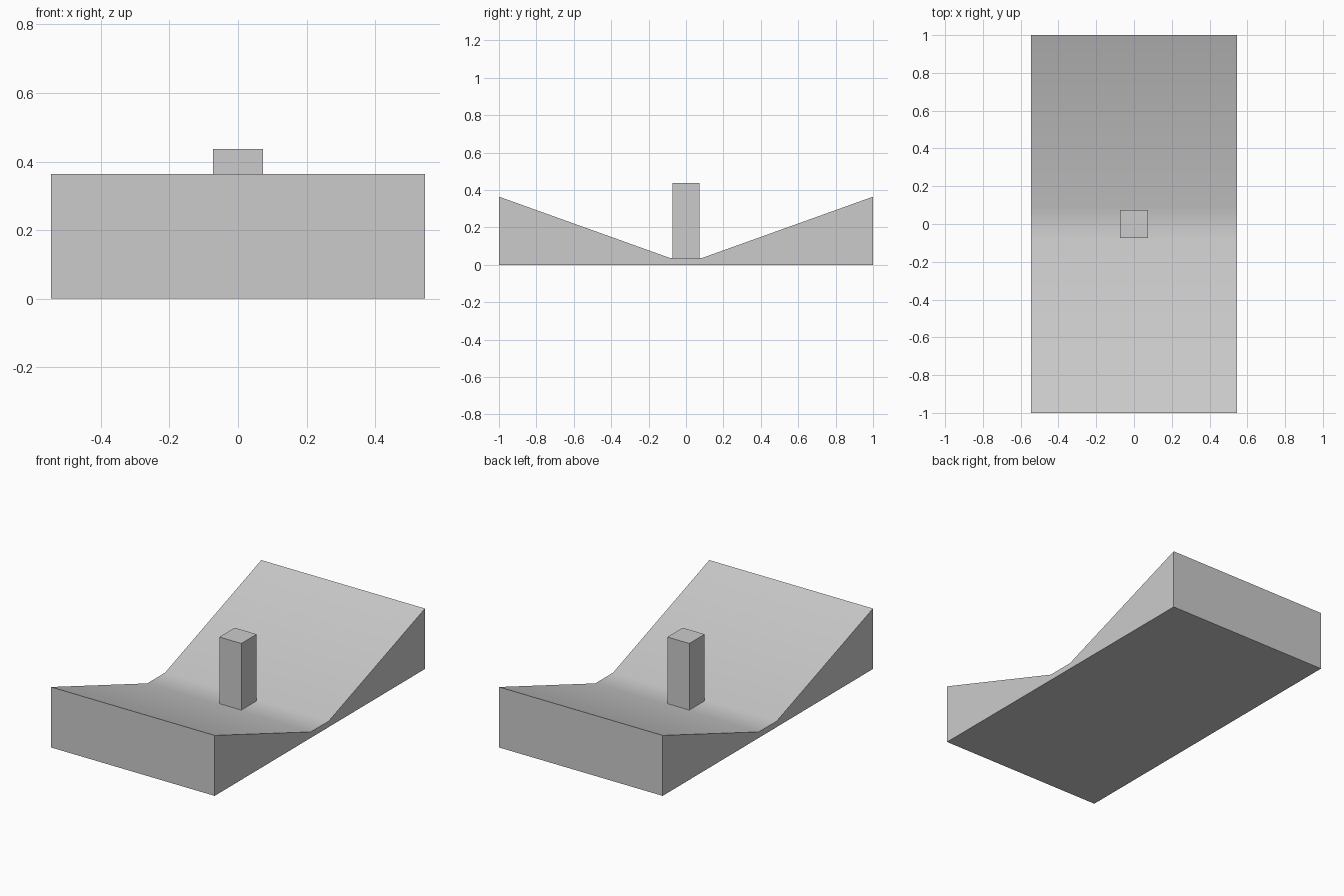
import bpy
import bmesh

cube = bpy.data.objects.get("Cube")
if cube:
    bpy.data.objects.remove(cube, do_unlink=True)

# Single plain grey
grey = bpy.data.materials.new("plain grey")
grey.use_nodes = True
color = (0.6, 0.6, 0.6, 1)
grey.diffuse_color = color
grey.node_tree.nodes["Principled BSDF"].inputs["Base Color"].default_value = color


def extrude_profile(name, profile, axis, start, depth):
    """Sweep a flat outline along x (axis 0) or z (axis 2)."""
    bm = bmesh.new()
    place = (lambda a, b: (start, a, b)) if axis == 0 else (lambda a, b: (a, b, start))
    face = bm.faces.new([bm.verts.new(place(a, b)) for a, b in profile])
    swept = bmesh.ops.extrude_face_region(bm, geom=[face], use_keep_orig=True)
    offset = [0, 0, 0]
    offset[axis] = depth
    moved = [v for v in swept["geom"] if isinstance(v, bmesh.types.BMVert)]
    bmesh.ops.translate(bm, verts=moved, vec=offset)
    bmesh.ops.recalc_face_normals(bm, faces=bm.faces)
    mesh = bpy.data.meshes.new(name)
    bm.to_mesh(mesh)
    bm.free()
    mesh.materials.append(grey)
    obj = bpy.data.objects.new(name, mesh)
    bpy.context.collection.objects.link(obj)
    bpy.ops.object.select_all(action="DESELECT")
    obj.select_set(True)
    bpy.context.view_layer.objects.active = obj
    bpy.ops.object.shade_smooth_by_angle()
    return obj


# Valley base: two ramps falling to a narrow flat floor
half_width, floor, rim = 0.545, 0.036, 0.364
half_profile = [(1, 0), (1, rim), (0.085, floor)]
mirrored = [(-y, z) for y, z in reversed(half_profile)]
extrude_profile("valley_base", half_profile + mirrored, 0, -half_width, 2 * half_width)

# Square post standing on the floor
r = 0.073
square = [(-r, -r), (r, -r), (r, r), (-r, r)]
extrude_profile("center_post", square, 2, floor, 0.437 - floor)
